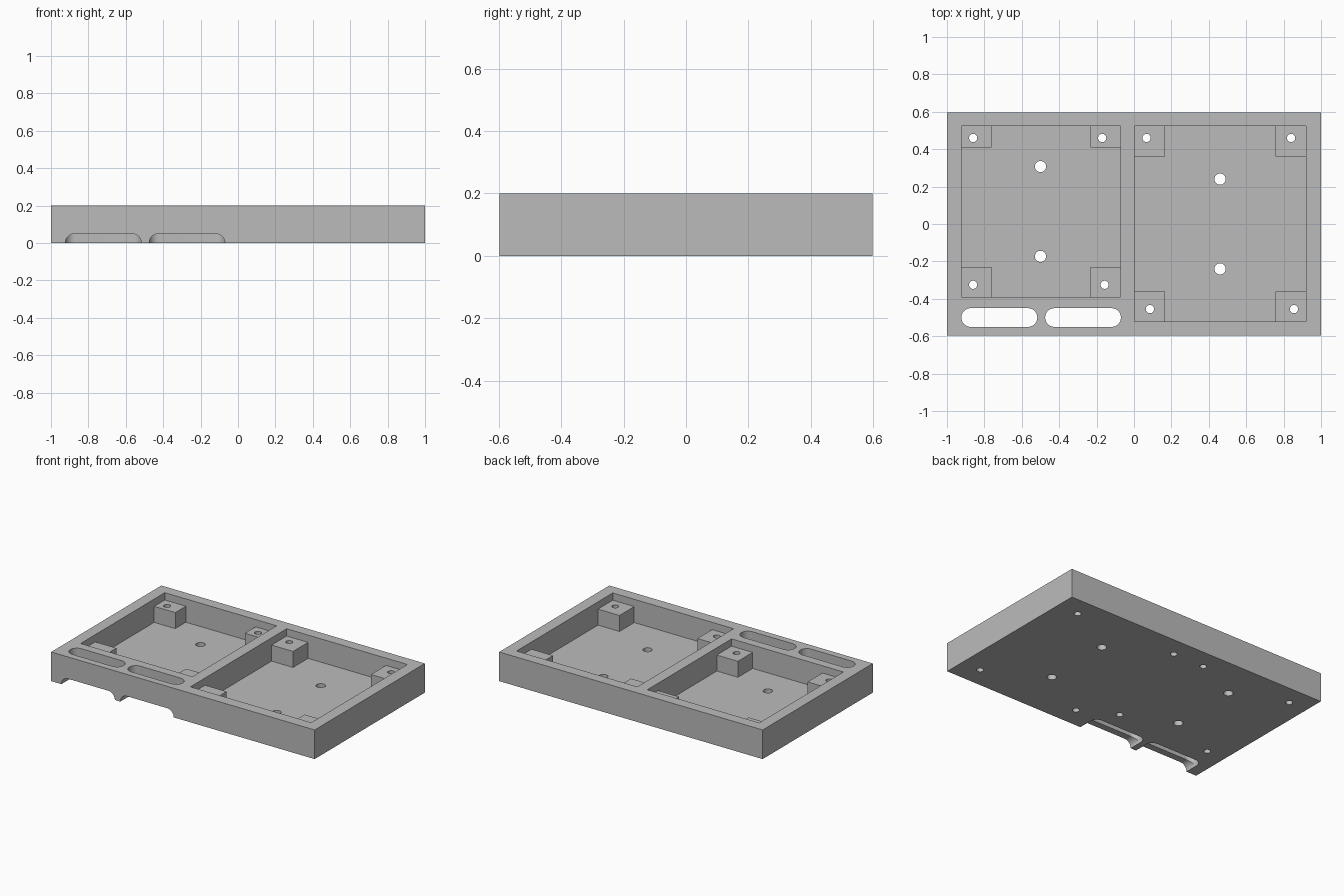
import bpy
import bmesh
import math
from mathutils import Matrix, Vector

cube = bpy.data.objects.get("Cube")
if cube:
    bpy.data.objects.remove(cube, do_unlink=True)

HEIGHT, FLOOR, POST_TOP = 0.2, 0.04, 0.15
SLOT_R, SLOT_Y = 0.05, -0.5

grey = bpy.data.materials.new("plain grey")
grey.use_nodes = True
grey.diffuse_color = (0.5, 0.5, 0.5, 1)
grey.node_tree.nodes["Principled BSDF"].inputs["Base Color"].default_value = grey.diffuse_color


def finish(name, bm):
    bmesh.ops.recalc_face_normals(bm, faces=bm.faces)
    mesh = bpy.data.meshes.new(name)
    bm.to_mesh(mesh)
    bm.free()
    mesh.materials.append(grey)
    obj = bpy.data.objects.new(name, mesh)
    bpy.context.collection.objects.link(obj)
    return obj


def box(name, x0, x1, y0, y1, z0, z1):
    bm = bmesh.new()
    size = Matrix.Diagonal((x1 - x0, y1 - y0, z1 - z0, 1))
    centre = Matrix.Translation(((x0 + x1) / 2, (y0 + y1) / 2, (z0 + z1) / 2))
    bmesh.ops.create_cube(bm, size=1, matrix=centre @ size)
    return finish(name, bm)


def pill(name, x0, x1, radius, start, push, up, steps=20):
    """Rounded slot along x, extruded by push; up is its short axis."""
    bm = bmesh.new()
    ring = []
    for end, first in ((x1 - radius, -math.pi / 2), (x0 + radius, math.pi / 2)):
        for i in range(steps + 1):
            a = first + math.pi * i / steps
            point = Vector(start) + Vector(up) * radius * math.sin(a)
            point.x = end + radius * math.cos(a)
            ring.append(bm.verts.new(point))
    face = bm.faces.new(ring)
    out = bmesh.ops.extrude_face_region(bm, geom=[face])["geom"]
    moved = [g for g in out if isinstance(g, bmesh.types.BMVert)]
    bmesh.ops.translate(bm, verts=moved, vec=push)
    return finish(name, bm)


def hole(x, y, radius):
    bm = bmesh.new()
    bmesh.ops.create_cone(bm, cap_ends=True, segments=32, radius1=radius, radius2=radius,
                          depth=1, matrix=Matrix.Translation((x, y, 0)))
    return finish("hole_cutter", bm)


def combine(target, tool, operation):
    """Apply a boolean and discard the tool."""
    tool.hide_render = True
    mod = target.modifiers.new("boolean", "BOOLEAN")
    mod.operation, mod.object, mod.solver = operation, tool, "EXACT"
    bpy.context.view_layer.objects.active = target
    bpy.ops.object.modifier_apply(modifier=mod.name)
    bpy.data.objects.remove(tool, do_unlink=True)


# Solid block, then two pockets: x range, y range, post width, front and back post depth
tray = box("tray", -1, 1, -0.597, 0.597, 0, HEIGHT)
pockets = [
    (-0.922, -0.073, -0.39, 0.523, 0.16, 0.16, 0.115),
    (0.003, 0.92, -0.52, 0.523, 0.163, 0.16, 0.163),
]
for x0, x1, y0, y1, *_ in pockets:
    combine(tray, box("pocket_cutter", x0, x1, y0, y1, FLOOR, 0.4), "DIFFERENCE")

# Corner posts, sunk slightly into the walls and floor
SINK = 0.015
for x0, x1, y0, y1, width, front, back in pockets:
    for xa, xb in ((x0 - SINK, x0 + width), (x1 - width, x1 + SINK)):
        for ya, yb in ((y0 - SINK, y0 + front), (y1 - back, y1 + SINK)):
            combine(tray, box("post", xa, xb, ya, yb, FLOOR - SINK, POST_TOP), "UNION")

# Screw holes through the posts
for x, y in ((-0.86, 0.46), (-0.17, 0.46), (-0.86, -0.325), (-0.157, -0.325),
             (0.067, 0.46), (0.84, 0.46), (0.085, -0.455), (0.855, -0.455)):
    combine(tray, hole(x, y, 0.022), "DIFFERENCE")

# Mounting holes through the floors
for x, y in ((-0.5, 0.307), (-0.5, -0.173), (0.46, 0.24), (0.46, -0.24)):
    combine(tray, hole(x, y, 0.03), "DIFFERENCE")

# Cable slots, each with a rounded channel out to the front
for x0, x1 in ((-0.923, -0.517), (-0.475, -0.07)):
    combine(tray, pill("slot_cutter", x0, x1, SLOT_R, (0, SLOT_Y, -0.2), (0, 0, 0.6), (0, 1, 0)),
            "DIFFERENCE")
    combine(tray, pill("channel_cutter", x0, x1, SLOT_R, (0, SLOT_Y, 0), (0, -0.3, 0), (0, 0, 1)),
            "DIFFERENCE")

# Smooth the round walls, keep the edges crisp
bpy.ops.object.select_all(action="DESELECT")
tray.select_set(True)
bpy.context.view_layer.objects.active = tray
bpy.ops.object.shade_smooth_by_angle(angle=math.radians(30))
